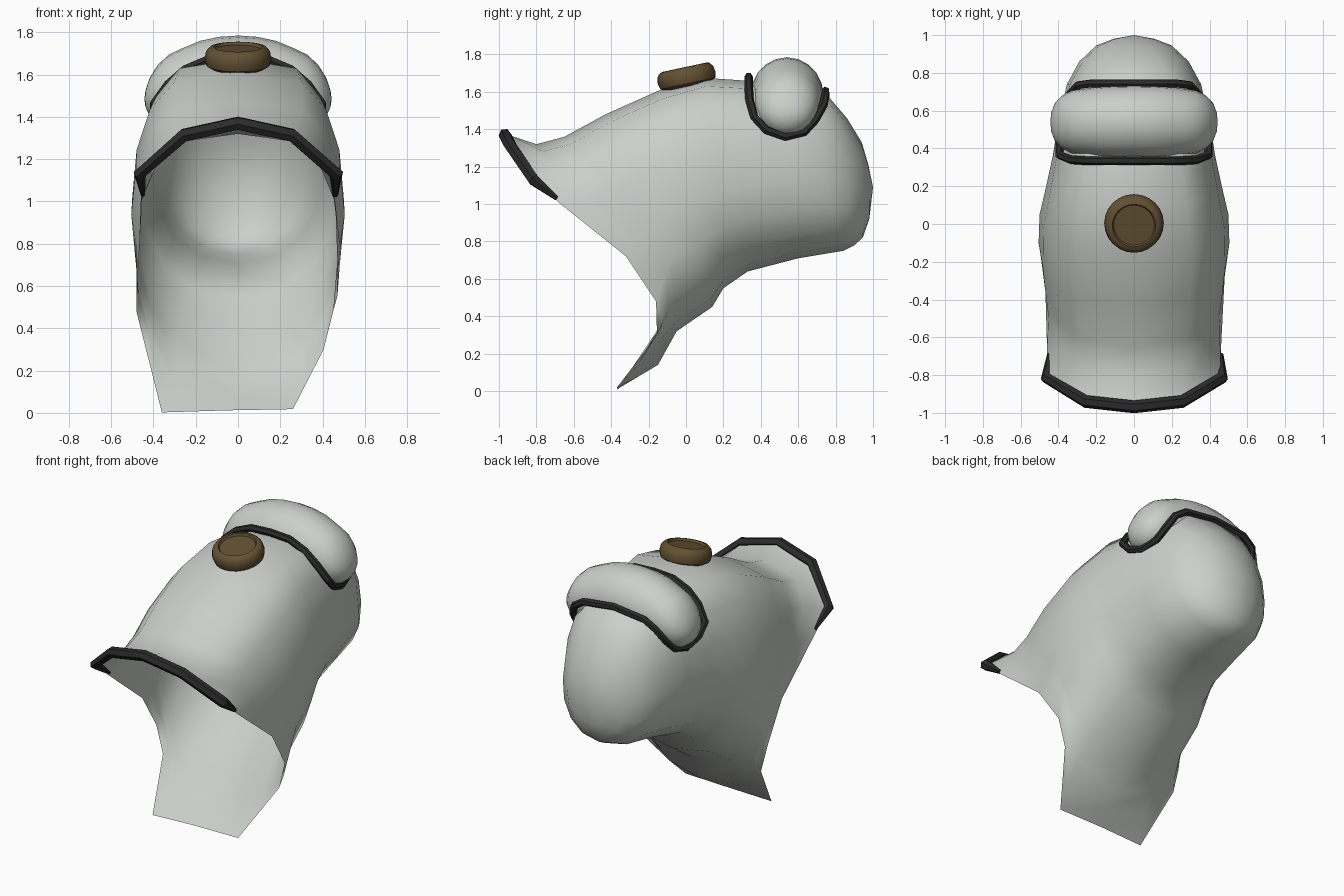
import bpy, bmesh, math

if "Cube" in bpy.data.objects:
    bpy.data.objects.remove(bpy.data.objects["Cube"])


def material(name, rgb):
    m = bpy.data.materials.new(name)
    m.diffuse_color = (*rgb, 1)
    m.use_nodes = True
    m.node_tree.nodes["Principled BSDF"].inputs["Base Color"].default_value = m.diffuse_color
    return m


WHITE = material("pale grey", (0.60, 0.63, 0.595))
BLACK = material("black trim", (0.024, 0.024, 0.024))
BROWN = material("brown", (0.125, 0.081, 0.033))


def smooth(ob, angle):
    bpy.ops.object.select_all(action='DESELECT')
    ob.select_set(True)
    bpy.context.view_layer.objects.active = ob
    bpy.ops.object.shade_smooth_by_angle(angle=math.radians(angle))


def loft(name, rings, mat, closed_start=None, closed_end=None, angle=60):
    """Skin a list of closed rings; optional tip points close the ends."""
    bm = bmesh.new()
    vs = [[bm.verts.new(p) for p in r] for r in rings]
    n = len(vs[0])
    for a, b in zip(vs, vs[1:]):
        for i in range(n):
            j = (i + 1) % n
            bm.faces.new((a[i], a[j], b[j], b[i]))
    for tip, ring in ((closed_start, vs[0]), (closed_end, vs[-1])):
        if tip:
            t = bm.verts.new(tip)
            for i in range(n):
                bm.faces.new((ring[i], ring[(i + 1) % n], t))
    bmesh.ops.recalc_face_normals(bm, faces=bm.faces)
    me = bpy.data.meshes.new(name)
    bm.to_mesh(me)
    bm.free()
    ob = bpy.data.objects.new(name, me)
    bpy.context.collection.objects.link(ob)
    me.materials.append(mat)
    smooth(ob, angle)
    return ob


def mirror_ring(half):
    """Half outline from the top centre to the bottom centre, made whole."""
    return half + [(-x, y, z) for x, y, z in half[-2:0:-1]]


def lerp(a, b, t):
    return tuple(p + (q - p) * t for p, q in zip(a, b))


def tube(name, points, radius, mat, cyclic=False, radii=None):
    cu = bpy.data.curves.new(name, 'CURVE')
    cu.dimensions = '3D'
    cu.bevel_depth = radius
    cu.bevel_resolution = 1
    cu.use_fill_caps = True
    sp = cu.splines.new('POLY')
    sp.points.add(len(points) - 1)
    for i, p in enumerate(points):
        sp.points[i].co = (*p, 1)
        sp.points[i].radius = radii[i] if radii else 1
    sp.use_cyclic_u = cyclic
    ob = bpy.data.objects.new(name, cu)
    bpy.context.collection.objects.link(ob)
    cu.materials.append(mat)
    bpy.ops.object.select_all(action='DESELECT')
    ob.select_set(True)
    bpy.context.view_layer.objects.active = ob
    bpy.ops.object.convert(target='MESH')
    smooth(bpy.context.object, 35)


# Hood shell: open face edge, then rings
# (top y z, side y z width, bottom y z, roundness above, roundness below)
rim = [(0, -.95, 1.37), (.25, -.93, 1.31), (.46, -.82, 1.13), (.46, -.67, 1.0),
       (.47, -.32, .72), (.465, -.16, .48), (.42, -.155, .3),
       (.31, -.37, .01), (0, -.365, .012)]
sections = [
    (-.80, 1.32, -.30, .82, .475, -.26, .075, .6, .6),
    (-.65, 1.36, -.20, .86, .490, -.15, .14, .6, .6),
    (-.43, 1.48, -.10, .94, .505, -.05, .32, .56, .6),
    (-.15, 1.605, .05, 1.02, .500, .14, .45, .52, .68),
    (.10, 1.675, .20, 1.08, .465, .20, .55, .54, .76),
    (.32, 1.66, .36, 1.11, .430, .33, .64, .56, .84),
    (.55, 1.64, .55, 1.13, .400, .60, .71, .58, .86),
    (.74, 1.60, .74, 1.13, .355, .84, .75, .62, .88),
    (.86, 1.46, .86, 1.10, .290, .90, .78, .78, .9),
    (.94, 1.33, .945, 1.08, .200, .945, .82, .95, .95),
    (.975, 1.21, .98, 1.08, .110, .98, .92, 1, 1)]
halves = []
for ty, tz, sy, sz, w, by, bz, up, low in sections:
    half = []
    for i in range(9):
        a = math.pi * i / 8
        c = math.cos(a)
        ey, ez = (ty, tz) if c > 0 else (by, bz)
        x = 0 if i in (0, 8) else w * math.sin(a) ** (up if c > 0 else low)
        half.append((x, sy + (ey - sy) * abs(c), sz + (ez - sz) * abs(c)))
    halves.append(half)
# The bib flows evenly from its front edge into the neck
for k in (0, 1):
    for i in range(4, 8):
        halves[k][i] = lerp(rim[i], halves[2][i], (k + 1) / 3)
rings = [mirror_ring(h) for h in [rim] + halves]
# The bib hangs slightly to one side
rings[0] = [(x - .05, y, z + .025 * x) if z < .1 else
            (x - .015, y, z) if z < .55 else (x, y, z) for x, y, z in rings[0]]
loft("hood_shell", rings, WHITE, closed_end=(0, 1.0, 1.09), angle=80)

# Rounded roll lying across the crown, drooping towards both ends
middle = [(0, 1), (.09, .99), (.18, .955), (.27, .87)]
caps = [(.27 + .172 * math.sin(t), .87 * math.cos(t)) for t in (.35, .7, 1.05, 1.35)]
right = middle + caps
stations = [(-x, r) for x, r in right[:0:-1]] + right


def droop(x):
    return 1.582 - .5 * x * x


roll = [[(x, .54 + .195 * r ** .8 * math.cos(2 * math.pi * i / 20),
          droop(x) + .203 * r * math.sin(2 * math.pi * i / 20))
         for i in range(20)] for x, r in stations]
loft("crown_roll", roll, WHITE, (-.443, .54, droop(.44)), (.443, .54, droop(.44)), 80)

# Dark piping around the foot of the roll, hugging the shell
side = [(0, .335, 1.68), (.14, .335, 1.672), (.25, .335, 1.625), (.33, .34, 1.555),
        (.395, .365, 1.465), (.393, .43, 1.395), (.378, .53, 1.36), (.358, .63, 1.385),
        (.335, .69, 1.45), (.295, .735, 1.53), (.22, .745, 1.58), (0, .745, 1.605)]
tube("roll_piping", mirror_ring(side), .023, BLACK, cyclic=True)

# Dark edging along the brow, tapering down both cheeks
brow = [(0, -.968, 1.37), (.255, -.94, 1.314), (.465, -.815, 1.13), (.46, -.69, 1.03)]
path = [(-x, y, z) for x, y, z in brow[:0:-1]] + brow
path[0] = (-.45, -.69, 1.03)
tube("brow_edging", path, .034, BLACK, radii=[.3, .9, 1, 1, 1, 1, .4])

# Round brown cap with a sunken top, leaning forward with the crown
profile = [(.125, 0), (.15, .015), (.158, .045), (.152, .08), (.135, .1),
           (.115, .104), (.108, .09)]
tilt = math.radians(12)
lid = [[(r * math.cos(2 * math.pi * i / 24), r * math.sin(2 * math.pi * i / 24), z)
        for i in range(24)] for r, z in profile]
cap = loft("top_cap", lid, BROWN, (0, 0, 0), (0, 0, .09), 40)
cap.location = (0, .013, 1.63)
cap.rotation_euler = (tilt, 0, 0)
